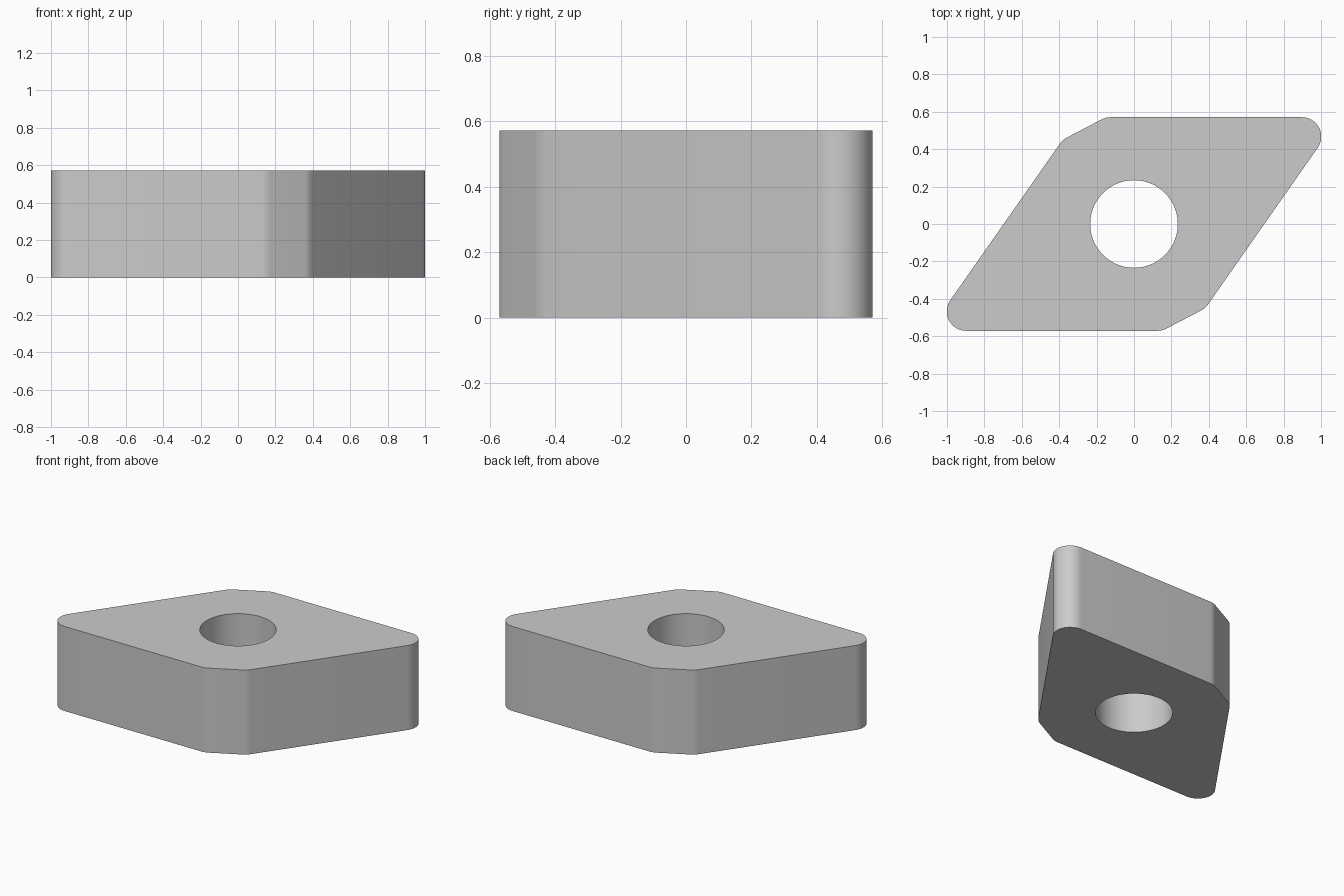
import bpy, bmesh, math
from mathutils import Vector

if "Cube" in bpy.data.objects:
    bpy.data.objects.remove(bpy.data.objects["Cube"])

R = 0.571       # inscribed radius of the rhombus
FILLET = 0.104  # corner radius
HEIGHT = 0.572
HOLE = 0.234
ANGLE = math.radians(55)
CUT = 0.147     # how far each blunt corner is trimmed


def fillet(points, radius, step=math.radians(6)):
    """Round every corner of a closed counter-clockwise outline."""
    out = []
    for i, p in enumerate(points):
        a = (p - points[i - 1]).normalized()
        b = (points[(i + 1) % len(points)] - p).normalized()
        turn = math.acos(max(-1, min(1, a.dot(b))))
        start = p - a * radius * math.tan(turn / 2)
        normal = Vector((-a.y, a.x))
        centre = start + normal * radius
        n = max(4, math.ceil(turn / step))
        for k in range(n + 1):
            t = turn * k / n
            out.append(centre - normal * radius * math.cos(t) + a * radius * math.sin(t))
    return out


# Outline: one sharp corner and one trimmed blunt corner, repeated by half turn
slant = Vector((math.cos(ANGLE), math.sin(ANGLE)))
sharp = Vector((R * (1 + slant.x) / slant.y, R))
blunt = Vector((R * (slant.x - 1) / slant.y, R))
half = [sharp, blunt + Vector((CUT, 0)), blunt - slant * CUT]
outline = fillet(half + [-p for p in half], FILLET)
hole = [Vector((math.cos(t), math.sin(t))) * HOLE
        for t in (2 * math.pi * k / 96 for k in range(96))]

# Plate: fill between outline and hole, then extrude upward
bm = bmesh.new()
edges = []
for loop in (outline, hole):
    verts = [bm.verts.new((p.x, p.y, 0)) for p in loop]
    edges += [bm.edges.new((verts[i - 1], verts[i])) for i in range(len(verts))]
bmesh.ops.triangle_fill(bm, edges=edges, use_beauty=True)
top = bmesh.ops.extrude_face_region(bm, geom=bm.faces[:], use_keep_orig=True)
bmesh.ops.translate(bm, vec=(0, 0, HEIGHT),
                    verts=[g for g in top["geom"] if isinstance(g, bmesh.types.BMVert)])
bmesh.ops.recalc_face_normals(bm, faces=bm.faces[:])

mesh = bpy.data.meshes.new("rhombic_insert")
bm.to_mesh(mesh)
bm.free()
plate = bpy.data.objects.new("rhombic_insert", mesh)
bpy.context.collection.objects.link(plate)
bpy.context.view_layer.objects.active = plate
plate.select_set(True)
bpy.ops.object.shade_smooth_by_angle(angle=math.radians(30))
